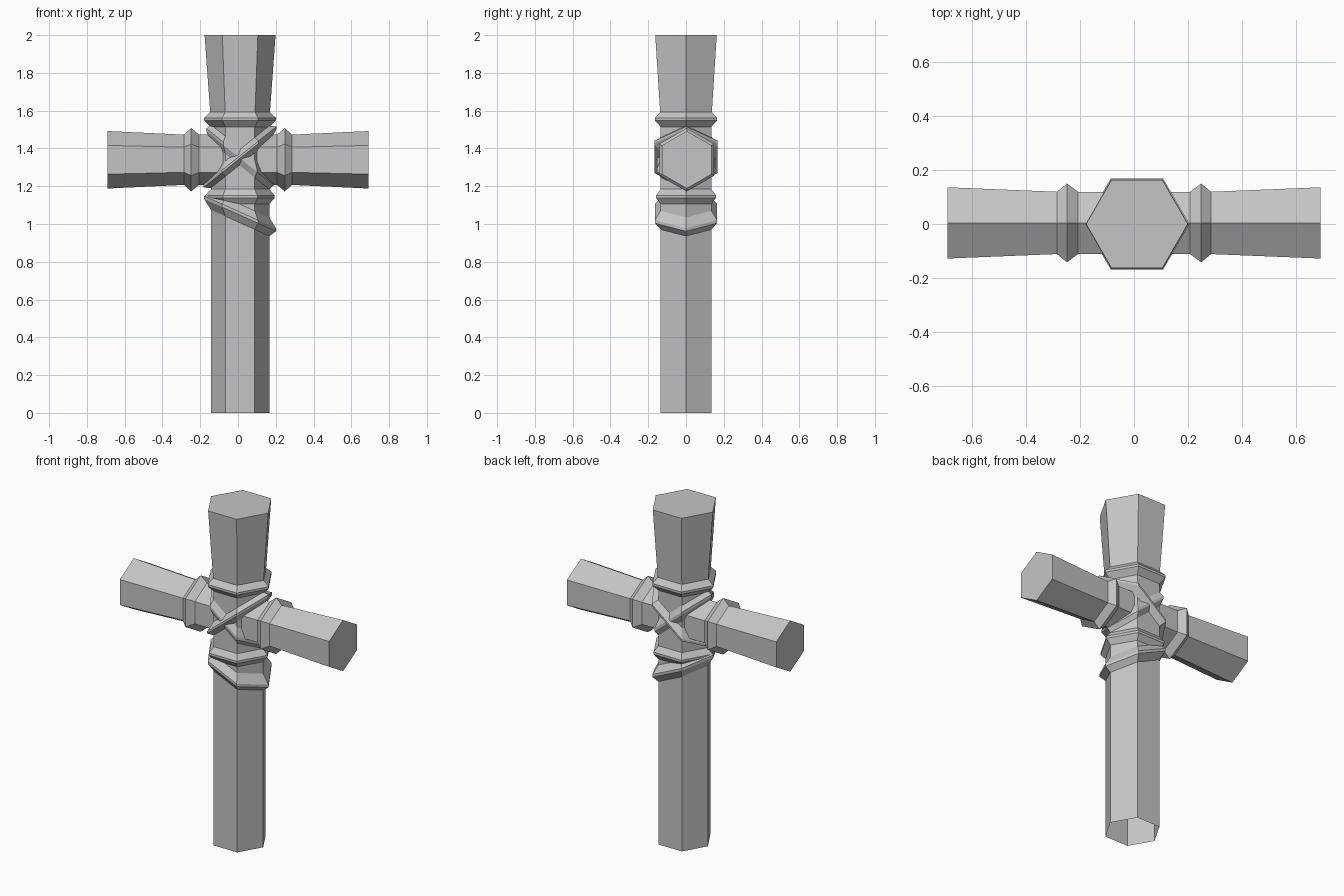
import bpy
import bmesh
from math import cos, sin, pi
from mathutils import Vector

SIDES = 6
POST_X = 0.011
BAR_Z = 1.34

default = bpy.data.objects.get("Cube")
if default:
    bpy.data.objects.remove(default, do_unlink=True)

grey = bpy.data.materials.new("stone grey")
grey.use_nodes = True
grey.diffuse_color = (0.56, 0.56, 0.56, 1)
grey.node_tree.nodes["Principled BSDF"].inputs["Base Color"].default_value = grey.diffuse_color


def upright(radius, along, angle, slope=0):
    """Point on a hexagon around the post, sheared by slope."""
    x = radius * cos(angle)
    return Vector((POST_X + x, radius * sin(angle), along + slope * x))


def sideways(radius, along, angle, slope=0):
    """Point on a hexagon around the crossbar."""
    return Vector((along, 0.004 + radius * sin(angle), BAR_Z + radius * cos(angle)))


def loft(name, profile, place, slope=0, cap_start=False, cap_end=False, closed=False):
    """Join hexagons of (radius, position) into one faceted part."""
    bm = bmesh.new()
    rings = [[bm.verts.new(place(r, p, 2 * pi * i / SIDES, slope)) for i in range(SIDES)]
             for r, p in profile]
    pairs = list(zip(rings, rings[1:]))
    if closed:
        pairs.append((rings[-1], rings[0]))
    for a, b in pairs:
        for i in range(SIDES):
            j = (i + 1) % SIDES
            bm.faces.new((a[i], a[j], b[j], b[i]))
    if cap_start:
        bm.faces.new(rings[0][::-1])
    if cap_end:
        bm.faces.new(rings[-1])
    bmesh.ops.recalc_face_normals(bm, faces=bm.faces)
    mesh = bpy.data.meshes.new(name)
    bm.to_mesh(mesh)
    bm.free()
    mesh.materials.append(grey)
    obj = bpy.data.objects.new(name, mesh)
    bpy.context.collection.objects.link(obj)


def band(name, centre, half, peak, slope=0):
    """Ridged band wrapped around the post."""
    profile = [(0.15, centre - half), (peak, centre - half * 0.15),
               (peak, centre + half * 0.15), (0.15, centre + half)]
    loft(name, profile, upright, slope, closed=True)


# Post, hollow at the foot and flared towards the top
loft("post", [(0.155, 0), (0.155, 1.55), (0.188, 2)], upright, cap_end=True)

# Crossbar with a ridged collar on each arm
arm = [(0.152, 0.69), (0.133, 0.285), (0.168, 0.248), (0.133, 0.207)]
loft("crossbar", [(r, -x) for r, x in arm] + arm[::-1], sideways,
     cap_start=True, cap_end=True)

# Level bands above and below the crossing
band("upper_band", 1.555, 0.045, 0.19)
band("lower_band", 1.145, 0.045, 0.183)

# Slanted wrap and the two crossing straps
band("slanted_wrap", 1.055, 0.055, 0.19, -0.45)
band("rising_strap", 1.355, 0.045, 0.194, 0.8)
band("falling_strap", 1.355, 0.055, 0.178, -0.8)
